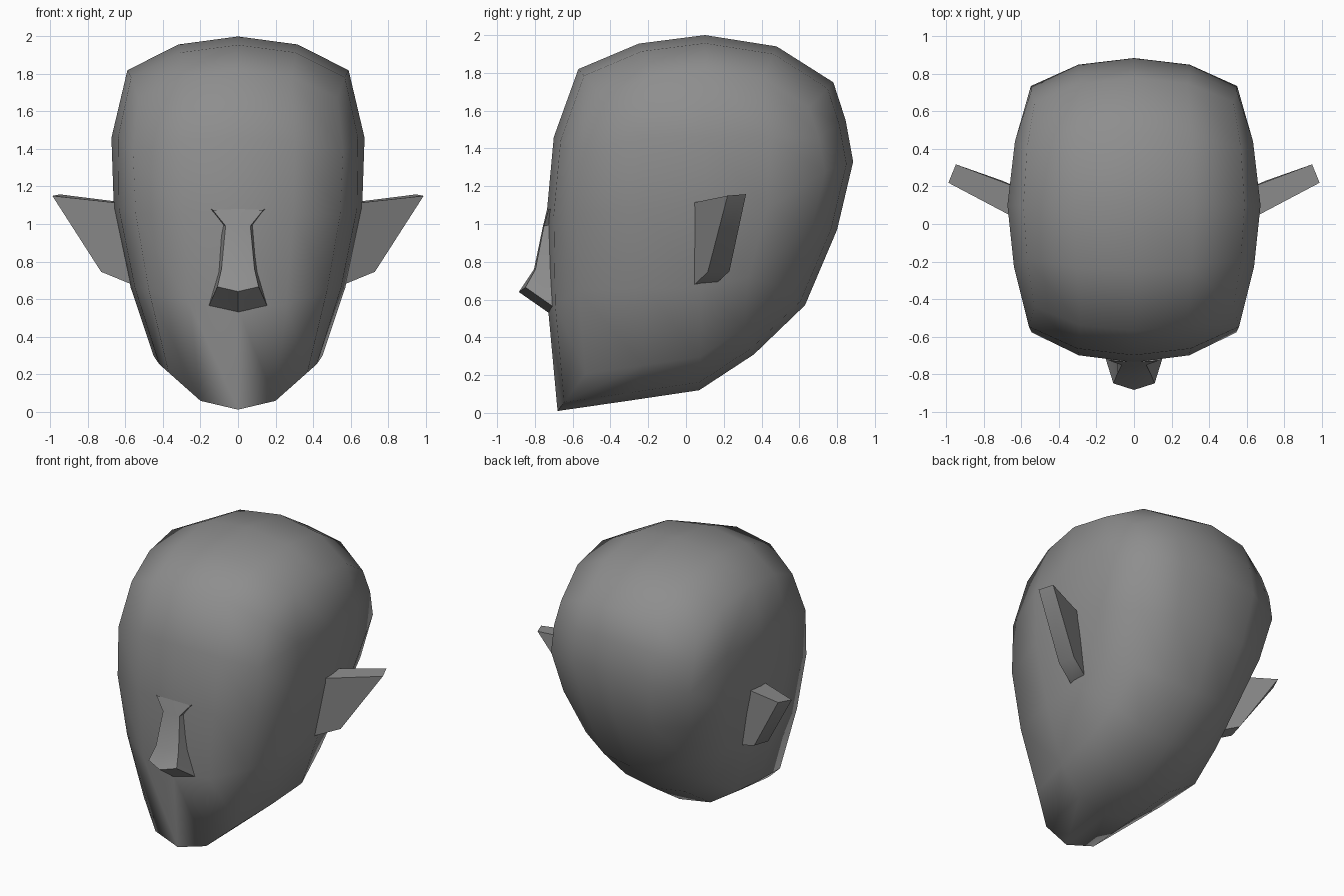
import bpy, bmesh, math

cube = bpy.data.objects.get("Cube")
if cube:
    bpy.data.objects.remove(cube, do_unlink=True)

grey = bpy.data.materials.new("plain grey")
grey.use_nodes = True
tone = (0.27, 0.27, 0.27, 1)
grey.diffuse_color = tone
grey.node_tree.nodes["Principled BSDF"].inputs["Base Color"].default_value = tone


def make_part(name, build, angle):
    bm = bmesh.new()
    build(bm)
    bmesh.ops.remove_doubles(bm, verts=bm.verts, dist=0.0005)
    bmesh.ops.recalc_face_normals(bm, faces=bm.faces)
    mesh = bpy.data.meshes.new(name)
    bm.to_mesh(mesh)
    bm.free()
    mesh.materials.append(grey)
    part = bpy.data.objects.new(name, mesh)
    bpy.context.collection.objects.link(part)
    bpy.ops.object.select_all(action='DESELECT')
    part.select_set(True)
    bpy.context.view_layer.objects.active = part
    bpy.ops.object.shade_smooth_by_angle(angle=math.radians(angle))


def skin(bm, rows, closed=False):
    """Quads between neighbouring rows of vertices."""
    for a, b in zip(rows, rows[1:]):
        n = len(a)
        for i in range(n if closed else n - 1):
            j = (i + 1) % n
            bm.faces.new((a[i], a[j], b[j], b[i]))


# Middle outline of the skull as (y, z): face, jaw, nape, crown
outline = [(-.57, 1.82), (-.70, 1.46), (-.738, 1.05), (-.73, .55),
           (-.68, .01), (-.30, .065), (.07, .12), (.36, .31),
           (.63, .57), (.80, .97), (.885, 1.33), (.845, 1.55),
           (.78, 1.75), (.48, 1.94), (.10, 2.0), (-.25, 1.955)]
# Half width at the matching points of the side edge
widths = [.53, .56, .545, .475, .37, .42, .45, .43,
          .42, .50, .55, .55, .53, .57, .59, .57]
# Cheek bulge as rows of (x, y, z)
cheek = [[(.64, -.23, 1.46), (.675, .10, 1.46), (.635, .44, 1.46)],
         [(.635, -.23, 1.08), (.662, .10, 1.08), (.63, .43, 1.08)],
         [(.55, -.22, .66), (.572, .08, .66), (.54, .33, .72)]]
PIVOT_Y, PIVOT_Z = .10, 1.05


def build_head(bm):
    loops = []
    for spread, scale in ((-1, .81), (-.54, .955), (0, 1), (.54, .955), (1, .81)):
        loops.append([bm.verts.new((w * spread, PIVOT_Y + (y - PIVOT_Y) * scale,
                                    PIVOT_Z + (z - PIVOT_Z) * scale))
                      for (y, z), w in zip(outline, widths)])
    skin(bm, loops, closed=True)
    # Close each side with a grid that bulges through the cheek points
    for side, loop in ((-1, loops[0]), (1, loops[-1])):
        grid = [[loop[0]] + [loop[16 - c] for c in range(1, 5)]]
        for r in range(1, 4):
            middle = [bm.verts.new((side * x, y, z)) for x, y, z in cheek[r - 1]]
            grid.append([loop[r]] + middle + [loop[12 - r]])
        grid.append(loop[4:9])
        skin(bm, grid)


# Nose rows from brow to tip: outer corner, ridge edge, centre
nose_rows = [((.145, -.715, 1.08), (.135, -.728, 1.075), (0, -.735, 1.08)),
             ((.088, -.70, 1.0), (.066, -.752, .99), (0, -.757, .99)),
             ((.105, -.70, .74), (.088, -.797, .76), (0, -.805, .76)),
             ((.157, -.70, .56), (.11, -.85, .665), (0, -.885, .64)),
             ((.157, -.70, .56), (.07, -.71, .54), (0, -.72, .525))]


def build_nose(bm):
    rows = []
    for outer, ridge, centre in nose_rows:
        mirrored = [(-x, y, z) for x, y, z in (outer, ridge)]
        rows.append([bm.verts.new(p) for p in mirrored + [centre, ridge, outer]])
    for a, b in zip(rows, rows[1:]):
        for i in range(4):
            corners = [a[i], a[i + 1], b[i + 1], b[i]]
            # The last row shares its outer corners with the tip row
            if b is rows[-1] and i == 0:
                corners.remove(b[0])
            if b is rows[-1] and i == 3:
                corners.remove(b[4])
            bm.faces.new(corners)
    for v in [v for v in bm.verts if not v.link_faces]:
        bm.verts.remove(v)


# Ear plate: front and back outlines, root top, root bottom, lobe, tip
ear_front = [(.64, .035, 1.112), (.56, .04, .675), (.73, .115, .745), (.99, .22, 1.15)]
ear_back = [(.61, .19, 1.115), (.54, .16, .685), (.70, .23, .75), (.95, .318, 1.158)]


def ear_builder(side):
    def build(bm):
        front, back = [[bm.verts.new((side * x, y, z)) for x, y, z in ring]
                       for ring in (ear_front, ear_back)]
        skin(bm, [front, back], closed=True)
        bm.faces.new(front)
        bm.faces.new(back)
    return build


make_part("head", build_head, 80)
make_part("nose", build_nose, 25)
make_part("left_ear", ear_builder(1), 40)
make_part("right_ear", ear_builder(-1), 40)
